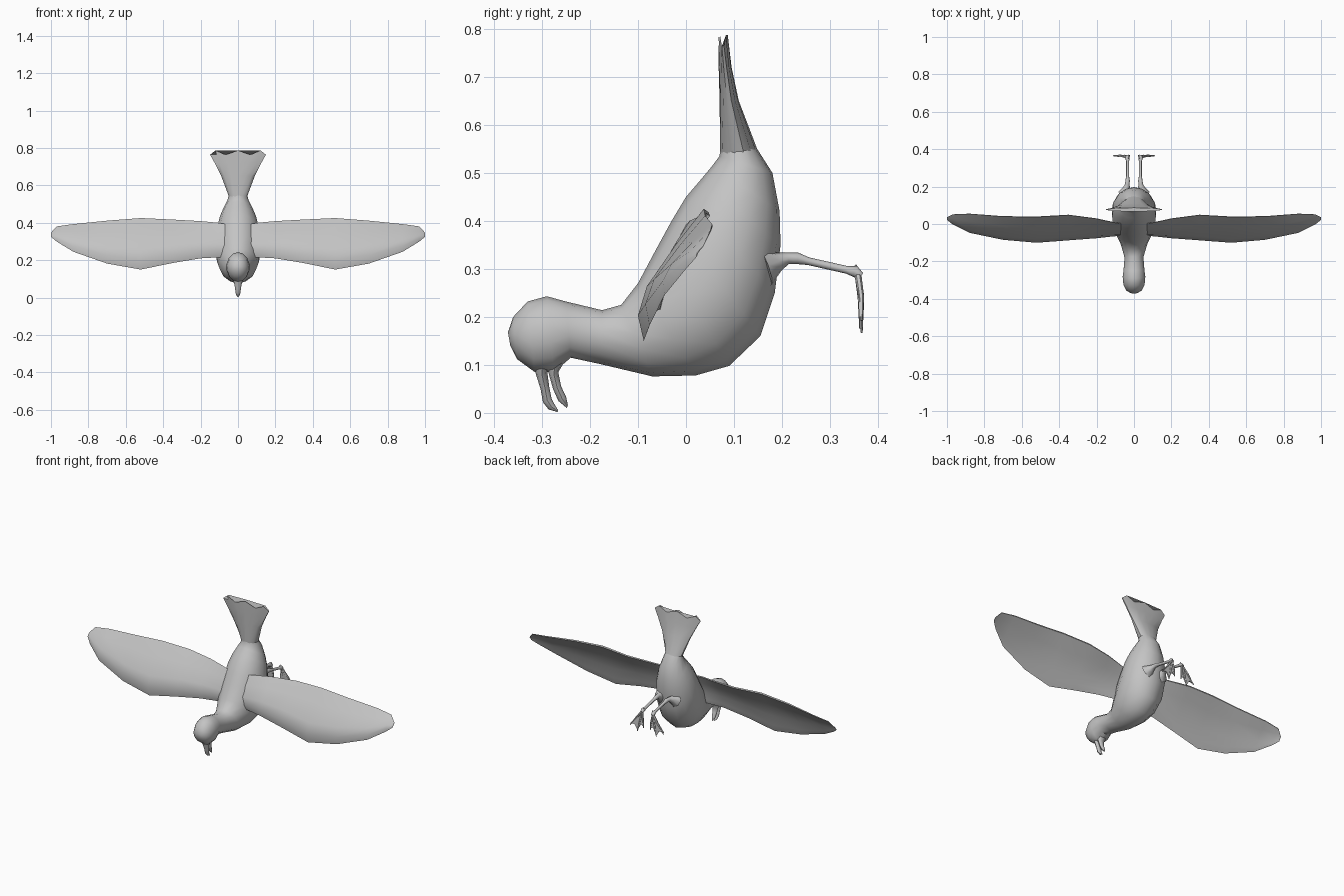
import bpy, bmesh, math
from mathutils import Vector

cube = bpy.data.objects.get("Cube")
if cube:
    bpy.data.objects.remove(cube)

grey = bpy.data.materials.new("plain grey")
grey.use_nodes = True
grey.diffuse_color = (0.55, 0.55, 0.55, 1)
grey.node_tree.nodes["Principled BSDF"].inputs["Base Color"].default_value = grey.diffuse_color


def loft(name, rings, angle=50):
    """Skin a list of equal-length point rings and cap both ends."""
    bm = bmesh.new()
    rows = [[bm.verts.new(p) for p in ring] for ring in rings]
    n = len(rows[0])
    for a, b in zip(rows, rows[1:]):
        for i in range(n):
            j = (i + 1) % n
            bm.faces.new((a[i], a[j], b[j], b[i]))
    bm.faces.new(rows[0])
    bm.faces.new(rows[-1])
    bmesh.ops.recalc_face_normals(bm, faces=bm.faces)
    mesh = bpy.data.meshes.new(name)
    bm.to_mesh(mesh)
    bm.free()
    mesh.materials.append(grey)
    obj = bpy.data.objects.new(name, mesh)
    bpy.context.collection.objects.link(obj)
    bpy.ops.object.select_all(action='DESELECT')
    obj.select_set(True)
    bpy.context.view_layer.objects.active = obj
    bpy.ops.object.shade_smooth_by_angle(angle=math.radians(angle))
    return obj


def oval(back, belly, width, sides=14):
    """Ellipse between a back point and a belly point given as (y, z)."""
    top, low = Vector((0, *back)), Vector((0, *belly))
    mid, half = (top + low) / 2, (top - low) / 2
    ring = []
    for i in range(sides):
        a = math.tau * i / sides
        ring.append(mid + half * math.cos(a) + Vector((width * math.sin(a), 0, 0)))
    return ring


def tube(name, path, sides=6):
    """Tapered tube through (point, radius) pairs."""
    pts = [Vector(p) for p, r in path]
    rings = []
    for i, (p, r) in enumerate(path):
        d = (pts[min(i + 1, len(pts) - 1)] - pts[max(i - 1, 0)]).normalized()
        u = d.cross(Vector((1, 0, 0))).normalized()
        v = d.cross(u)
        rings.append([pts[i] + r * (u * math.cos(math.tau * k / sides)
                      + v * math.sin(math.tau * k / sides)) for k in range(sides)])
    return loft(name, rings)


# Head, neck and body in one skin: back point, belly point, half width
body = [
    ((-.371, .168), (-.366, .140), .018),
    ((-.360, .200), (-.352, .112), .042),
    ((-.330, .232), (-.315, .085), .058),
    ((-.290, .243), (-.275, .085), .062),
    ((-.250, .232), (-.240, .115), .057),
    ((-.175, .214), (-.180, .102), .052),
    ((-.135, .225), (-.070, .076), .072),
    ((-.100, .270), (.020, .078), .100),
    ((-.060, .345), (.090, .098), .116),
    ((-.030, .400), (.155, .160), .120),
    ((.000, .450), (.185, .250), .115),
    ((.030, .485), (.197, .350), .100),
    ((.055, .515), (.195, .420), .080),
    ((.070, .535), (.180, .500), .058),
    ((.072, .560), (.145, .555), .048),
]
loft("body", [oval(*row) for row in body])

# Fanned tail with a scalloped tip
tail = [oval((.071, .540), (.152, .540), .050),
        oval((.070, .650), (.110, .650), .092),
        oval((.068, .720), (.095, .720), .128),
        oval((.067, .775), (.087, .775), .153)]
for p in tail[-1]:
    p.z += .012 * math.cos(abs(p.x) * 52) - .012 * (abs(p.x) > .14)
loft("tail", tail)

# Open hooked beak
loft("upper_beak", [
    oval((-.320, .110), (-.275, .110), .032, 8),
    oval((-.312, .078), (-.289, .085), .022, 8),
    oval((-.303, .050), (-.285, .055), .016, 8),
    oval((-.298, .022), (-.280, .030), .013, 8),
    oval((-.286, .007), (-.274, .018), .009, 8),
    oval((-.268, .002), (-.266, .005), .003, 8)])
loft("lower_beak", [
    oval((-.292, .110), (-.248, .115), .030, 8),
    oval((-.285, .078), (-.266, .085), .019, 8),
    oval((-.277, .050), (-.260, .055), .014, 8),
    oval((-.266, .025), (-.250, .034), .011, 8),
    oval((-.248, .010), (-.246, .016), .004, 8)])

# Wing stations: x, leading edge, trailing edge
stations = [
    (.05, (-.050, .215), (.000, .390)),
    (.11, (-.055, .215), (.010, .400)),
    (.20, (-.068, .210), (.030, .408)),
    (.35, (-.080, .185), (.050, .416)),
    (.52, (-.088, .150), (.040, .424)),
    (.70, (-.076, .182), (.042, .410)),
    (.88, (-.045, .245), (.056, .392)),
    (.97, (.000, .300), (.052, .380)),
    (1.0, (.022, .325), (.036, .347)),
]
# Cambered section: fraction along the chord, height over the chord
section = [(0, 0), (.14, .11), (.35, .14), (.7, .08), (1, .01),
           (.98, -.01), (.7, .03), (.35, .06), (.14, .01)]


def wing(name, side):
    rings = []
    for x, lead, trail in stations:
        a = Vector((side * x, *lead))
        chord = Vector((side * x, *trail)) - a
        up = Vector((0, -chord.z, chord.y))
        rings.append([a + chord * t + up * h for t, h in section])
    loft(name, rings)


# Webbed foot: a thin fan whose far edge dips between the toes
def web(name, side):
    ankle = Vector((side * .035, .358, .290))
    edge = [(.022, .205), (.040, .215), (.062, .175), (.080, .205), (.110, .200)]
    rings = []
    for x, z in edge:
        tip = Vector((side * x, .364, z))
        start = ankle.lerp(tip, .12)
        t = Vector((0, .003, 0))
        rings.append([start - t, tip - t, tip + t, start + t])
    loft(name, rings, 30)
    for i in (0, 2, 4):
        x, z = edge[i]
        tip = (side * x, .366, z - .008)
        knuckle = ankle.lerp(Vector(tip), .5) + Vector((0, .003, 0))
        tube(f"{name}_toe_{i // 2 + 1}",
             [(ankle, .007), (knuckle, .006), (tip, .002)])


for label, side in (("left", 1), ("right", -1)):
    wing(f"{label}_wing", side)
    tube(f"{label}_leg", [
        ((side * .045, .165, .305), .040),
        ((side * .040, .192, .315), .020),
        ((side * .036, .212, .322), .012),
        ((side * .034, .232, .322), .012),
        ((side * .034, .255, .316), .008),
        ((side * .034, .335, .298), .008),
        ((side * .035, .352, .295), .012),
        ((side * .035, .364, .285), .008)], 8)
    tube(f"{label}_hind_toe", [((side * .035, .352, .292), .006),
                               ((side * .027, .354, .308), .002)])
    web(f"{label}_foot", side)
